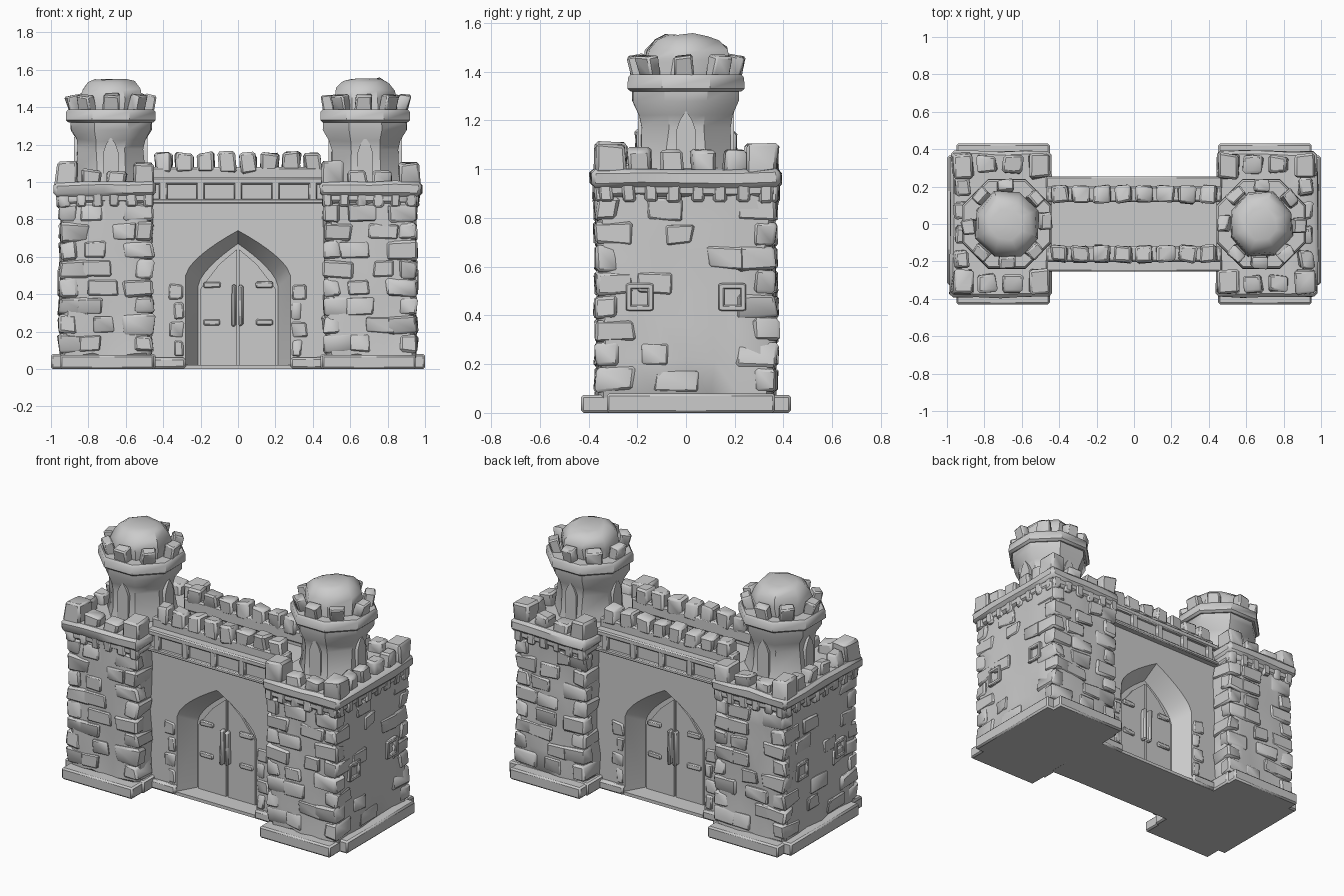
import bpy, bmesh, math, random
from mathutils import Vector, Matrix, noise

random.seed(4)
if "Cube" in bpy.data.objects:
    bpy.data.objects.remove(bpy.data.objects["Cube"])

stone = bpy.data.materials.new("grey stone")
stone.use_nodes = True
GREY = (0.6, 0.6, 0.6, 1)
stone.diffuse_color = GREY
stone.node_tree.nodes["Principled BSDF"].inputs["Base Color"].default_value = GREY
parts = []


def finish(name, bm):
    bmesh.ops.recalc_face_normals(bm, faces=bm.faces)
    mesh = bpy.data.meshes.new(name)
    bm.to_mesh(mesh)
    bm.free()
    mesh.materials.append(stone)
    ob = bpy.data.objects.new(name, mesh)
    bpy.context.collection.objects.link(ob)
    parts.append(ob)


def block(bm, lo, hi, bevel=0.012, rough=0.0, cuts=0, turn=None):
    """Bevelled box between two corners, optionally roughened and turned."""
    lo, hi = Vector(lo), Vector(hi)
    tmp = bmesh.new()
    bmesh.ops.create_cube(tmp, size=1, matrix=Matrix.Diagonal((*(hi - lo), 1)))
    if bevel:
        bmesh.ops.bevel(tmp, geom=tmp.edges[:], offset=bevel, segments=1, affect='EDGES')
    if cuts:
        bmesh.ops.subdivide_edges(tmp, edges=[e for e in tmp.edges if e.calc_length() > 0.1],
                                  cuts=cuts, use_grid_fill=True)
    place = Matrix.Translation((lo + hi) / 2) @ (turn or Matrix())
    for v in tmp.verts:
        v.co = place @ v.co
        v.co += noise.noise_vector(v.co * 9) * rough
    mesh = bpy.data.meshes.new("tmp")
    tmp.to_mesh(mesh)
    tmp.free()
    bm.from_mesh(mesh)
    bpy.data.meshes.remove(mesh)


def centred(bm, c, half, *style):
    c, half = Vector(c), Vector(half)
    block(bm, c - half, c + half, *style)


def merlon(bm, x, y, z, w, d, h, tilt=0.1):
    turn = Matrix.Rotation(random.uniform(-tilt, tilt), 4, 'Z') @ \
        Matrix.Rotation(random.uniform(-tilt, tilt), 4, 'Y')
    h *= random.uniform(0.9, 1.06)
    block(bm, (x - w / 2, y - d / 2, z - 0.02), (x + w / 2, y + d / 2, z + h), 0.012, 0.014, 0, turn)


def lathe(name, cx, profile, sides=8, rough=0.0):
    bm = bmesh.new()
    rings = []
    for r, z in profile:
        ring = []
        for i in range(sides):
            a = math.tau * (i + 0.5) / sides
            p = Vector((cx + r * math.cos(a), r * math.sin(a), z))
            ring.append(bm.verts.new(p + noise.noise_vector(p * 8) * rough))
        rings.append(ring)
    for a, b in zip(rings, rings[1:]):
        bridge(bm, a, b)
    bm.faces.new(rings[0])
    bm.faces.new(rings[-1])
    finish(name, bm)


def bridge(bm, a, b):
    for i in range(len(a)):
        j = (i + 1) % len(a)
        bm.faces.new((a[i], a[j], b[j], b[i]))


def pointed_arch(half, spring, top, base, steps=6):
    """Outline of a pointed arch from its left foot to its right foot."""
    left = [(-half, base)]
    for i in range(steps + 1):
        t = i / steps
        left.append((-half * (1 - t ** 1.4), spring + (top - spring) * t ** 0.9))
    return left + [(-x, z) for x, z in reversed(left[:-1])]


CX, HX, HY = 0.705, 0.242, 0.362     # tower centre and half sizes


def tower(s, side):
    # plinth with offset slabs
    bm = bmesh.new()
    centred(bm, (s * 0.7, 0, 0.037), (0.25, 0.43, 0.037), 0.01)
    centred(bm, (s * 0.72, 0.02, 0.04), (0.28, 0.345, 0.04), 0.01)
    finish(side + "_tower_plinth", bm)

    bm = bmesh.new()
    block(bm, (s * CX - HX, -HY, 0.04), (s * CX + HX, HY, 0.96), 0.03, 0.026, 5)
    finish(side + "_tower_body", bm)

    # corner stones and scattered raised stones
    bm = bmesh.new()
    for i in range(8):
        z = 0.135 + i * 0.1
        for ex in (-1, 1):
            for ey in (-1, 1):
                w, d = (0.16, 0.09) if (i + (ex == ey)) % 2 else (0.09, 0.16)
                x, y = s * CX + ex * (HX + 0.008 - w / 2), ey * (HY + 0.01 - d / 2)
                centred(bm, (x, y, z), (w / 2, d / 2, 0.047), 0.012, 0.018)
        for f in (-1, 1):
            x, w = s * CX + random.uniform(-0.1, 0.1), random.uniform(0.05, 0.08)
            centred(bm, (x, f * HY, z), (w, 0.012, 0.042), 0.007, 0.014)
        if random.random() < 0.8:
            y, w = random.uniform(-0.2, 0.2), random.uniform(0.05, 0.09)
            centred(bm, (s * (CX + HX), y, z), (0.011, w, 0.042), 0.007, 0.014)
    finish(side + "_tower_raised_stones", bm)

    # square window surrounds on the outer side
    bm = bmesh.new()
    x = s * (CX + HX)
    for y in (-0.19, 0.19):
        for k in (-1, 1):
            centred(bm, (x, y + k * 0.045, 0.475), (0.018, 0.012, 0.055), 0.005)
            centred(bm, (x, y, 0.475 + k * 0.045), (0.018, 0.05, 0.012), 0.005)
    finish(side + "_tower_window_frames", bm)

    # cornice carried on shallow corbels
    bm = bmesh.new()
    centred(bm, (s * 0.71, 0, 0.962), (0.27, 0.39, 0.038), 0.018, 0.01, 3)
    centred(bm, (s * 0.708, 0, 0.915), (0.253, 0.373, 0.03), 0.015, 0.01, 3)
    for i in range(6):
        x = s * CX - 0.225 + i * 0.09
        for f in (-1, 1):
            centred(bm, (x, f * 0.355, 0.905), (0.028, 0.024, 0.04), 0.01, 0.01)
    for i in range(8):
        y = -0.33 + i * 0.66 / 7
        centred(bm, (s * (CX + HX), y, 0.905), (0.02, 0.028, 0.04), 0.01, 0.01)
    finish(side + "_tower_cornice", bm)

    # battlements around the tower top
    bm = bmesh.new()
    for ex in (-1, 1):
        for ey in (-1, 1):
            merlon(bm, s * 0.71 + ex * 0.205, ey * 0.31, 1.0, 0.11, 0.13, 0.105)
    for f in (-1, 1):
        for x in (-0.075, 0.06):
            merlon(bm, s * 0.71 + x, f * 0.32, 1.0, 0.1, 0.09, 0.065)
    for y in (-0.19, -0.06, 0.07, 0.2):
        merlon(bm, s * 0.92, y, 1.0, 0.075, 0.09, 0.08)
    finish(side + "_tower_battlements", bm)

    # octagonal turret, flaring out to its gallery, under a rough dome
    tx = s * 0.68
    lathe(side + "_turret", tx, [(0.215, 0.99), (0.2, 1.05), (0.19, 1.17), (0.2, 1.22),
                                 (0.235, 1.28), (0.235, 1.34)], rough=0.014)
    lathe(side + "_turret_gallery", tx, [(0.245, 1.318), (0.26, 1.33), (0.258, 1.375), (0.247, 1.388)])
    lathe(side + "_turret_dome", tx, [(0.18, 1.37), (0.182, 1.44), (0.17, 1.49), (0.13, 1.53),
                                      (0.085, 1.545)], rough=0.022)
    bm = bmesh.new()
    for i in range(8):
        turn = Matrix.Rotation(i * math.tau / 8 + random.uniform(-0.1, 0.1), 4, 'Z') @ \
            Matrix.Rotation(0.22, 4, 'Y')
        c = turn.to_3x3() @ Vector((0.205, 0, 0))
        centred(bm, (tx + c.x, c.y, 1.418), (0.03, 0.042, 0.048), 0.008, 0.014, 0, turn)
    finish(side + "_turret_battlements", bm)

    # pointed turret windows on four faces
    bm = bmesh.new()
    for i in range(4):
        turn = Matrix.Rotation(i * math.tau / 4, 3, 'Z')
        loops = []
        for r in (0.15, 0.196):
            loops.append([bm.verts.new(turn @ Vector((r, x, z)) + Vector((tx, 0, 0)))
                          for x, z in pointed_arch(0.04, 1.16, 1.24, 1.0, 2)])
        bridge(bm, *loops)
        bm.faces.new(loops[1])
    finish(side + "_turret_windows", bm)


def gate_face(f, side):
    # wall face with a splayed pointed opening
    base = 0.015
    front, back = pointed_arch(0.28, 0.5, 0.74, base, 7), pointed_arch(0.215, 0.44, 0.67, base, 7)
    rim = [(0.48, base), (0.48, 0.95), (-0.48, 0.95), (-0.48, base)]
    bm = bmesh.new()
    a = [bm.verts.new((x, f * 0.215, z)) for x, z in front + rim]
    b = [bm.verts.new((x, f * 0.1, z)) for x, z in back + rim]
    bm.faces.new(a)
    bridge(bm, a, b)
    bm.normal_update()
    bmesh.ops.triangulate(bm, faces=[p for p in bm.faces if len(p.verts) > 4])
    finish(side + "_gate_wall", bm)

    # stones beside the arch
    bm = bmesh.new()
    for s in (-1, 1):
        for i in range(4):
            w = (0.025, 0.04)[i % 2]
            centred(bm, (s * (0.29 + w), f * 0.21, 0.11 + i * 0.1), (w, 0.014, 0.042), 0.008, 0.012)
    finish(side + "_arch_stones", bm)

    # double doors with hinges and pulls
    bm = bmesh.new()
    leaf = [(0.006, 0.02), (0.2, 0.02), (0.2, 0.43), (0.1, 0.56), (0.006, 0.64)]
    for s in (-1, 1):
        loops = [[bm.verts.new((s * x, f * y, z)) for x, z in leaf] for y in (0.09, 0.112)]
        bridge(bm, *loops)
        bm.faces.new(loops[1])
        for z in (0.25, 0.45):
            centred(bm, (s * 0.14, f * 0.113, z), (0.045, 0.012, 0.016), 0.006, 0.006)
        centred(bm, (s * 0.02, f * 0.125, 0.34), (0.013, 0.02, 0.11), 0.009, 0.01)
    finish(side + "_doors", bm)

    # cornice with corbels, parapet and merlons
    bm = bmesh.new()
    centred(bm, (0, f * 0.22, 0.897), (0.47, 0.035, 0.012), 0.006)
    centred(bm, (0, f * 0.2, 1.005), (0.47, 0.055, 0.018), 0.008)
    centred(bm, (0, f * 0.182, 0.95), (0.47, 0.05, 0.05), 0)
    centred(bm, (0, f * 0.16, 1.04), (0.47, 0.042, 0.04), 0.01)
    for i in range(5):
        centred(bm, (-0.4 + i * 0.2, f * 0.235, 0.95), (0.022, 0.018, 0.05), 0.006)
    finish(side + "_wall_parapet", bm)
    bm = bmesh.new()
    for i in range(8):
        merlon(bm, -0.4 + i * 0.114, f * 0.16, 1.07, 0.092, 0.09, 0.085, 0.06)
    finish(side + "_wall_battlements", bm)


for s, side in ((1, "left"), (-1, "right")):
    tower(s, side)
for f, side in ((-1, "front"), (1, "back")):
    gate_face(f, side)

# wall core, walkway, threshold and low wall footings
bm = bmesh.new()
centred(bm, (0, 0, 0.48), (0.48, 0.1, 0.47), 0)
centred(bm, (0, 0, 0.94), (0.48, 0.18, 0.04), 0)
centred(bm, (0, 0, 0.01), (0.48, 0.225, 0.01), 0)
for s in (-1, 1):
    centred(bm, (s * 0.38, 0, 0.03), (0.1, 0.24, 0.03), 0.012, 0.005)
finish("wall_core", bm)

bpy.ops.object.select_all(action='DESELECT')
for ob in parts:
    ob.select_set(True)
bpy.context.view_layer.objects.active = parts[0]
bpy.ops.object.shade_smooth_by_angle(angle=math.radians(40))
